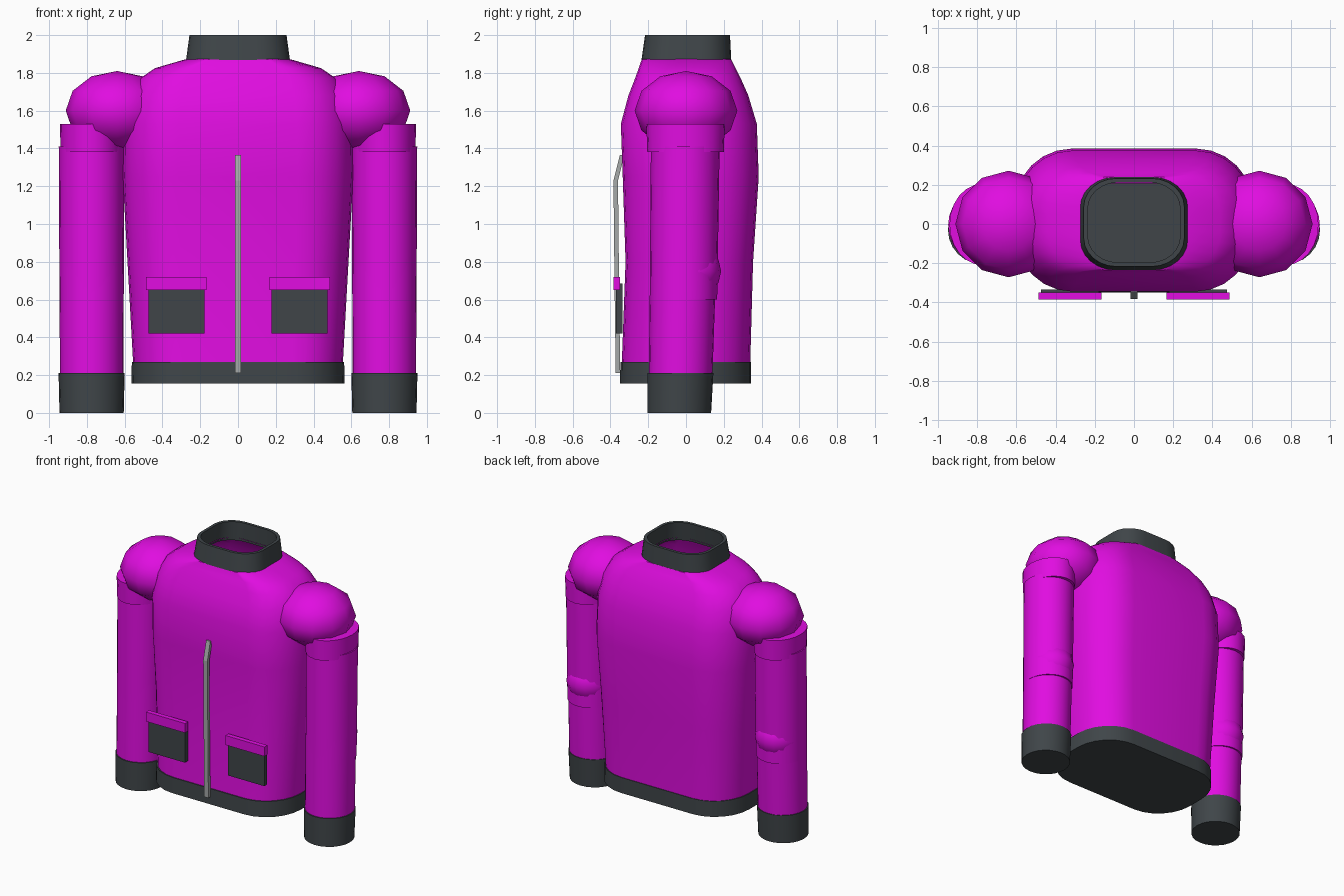
import bpy, bmesh
from math import sin, cos, pi, radians
from mathutils import Matrix, Vector

default = bpy.data.objects.get("Cube")
if default:
    bpy.data.objects.remove(default)


def material(name, rgb):
    m = bpy.data.materials.new(name)
    m.use_nodes = True
    m.diffuse_color = (*rgb, 1)
    m.node_tree.nodes["Principled BSDF"].inputs["Base Color"].default_value = (*rgb, 1)
    return m


MAGENTA = material("magenta cloth", (0.75, 0.004, 0.75))
DARK = material("dark grey knit", (0.05, 0.06, 0.066))
METAL = material("zip grey", (0.38, 0.40, 0.40))


def finish(name, bm, mat, smooth=True):
    mesh = bpy.data.meshes.new(name)
    bm.to_mesh(mesh)
    bm.free()
    mesh.materials.append(mat)
    ob = bpy.data.objects.new(name, mesh)
    bpy.context.collection.objects.link(ob)
    if smooth:
        bpy.ops.object.select_all(action='DESELECT')
        ob.select_set(True)
        bpy.context.view_layer.objects.active = ob
        bpy.ops.object.shade_smooth_by_angle(angle=radians(35))
    return ob


def section(cx, hw, y0, y1, fx, fy, n=6):
    """Rounded rectangle; fx, fy = share of each half side that is corner."""
    cy, hd = (y0 + y1) / 2, (y1 - y0) / 2
    pts = []
    for q, (sx, sy) in enumerate(((1, 1), (-1, 1), (-1, -1), (1, -1))):
        for i in range(n + (fx < 1)):
            a = (q + i / n) * pi / 2
            pts.append((cx + hw * (sx * (1 - fx) + fx * cos(a)),
                        cy + hd * (sy * (1 - fy) + fy * sin(a))))
    return pts


def loft(name, mat, rings, fx=1, fy=1, caps=True):
    """Rings are (z, centre x, half width, front y, back y)."""
    bm = bmesh.new()
    loops = [[bm.verts.new((x, y, z)) for x, y in section(cx, hw, y0, y1, fx, fy)]
             for z, cx, hw, y0, y1 in rings]
    for a, b in zip(loops, loops[1:]):
        for i in range(len(a)):
            j = (i + 1) % len(a)
            bm.faces.new((a[i], a[j], b[j], b[i]))
    if caps:
        bm.faces.new(loops[0][::-1])
        bm.faces.new(loops[-1])
    return finish(name, bm, mat)


def ball(name, mat, centre, radii, seg, rings):
    bm = bmesh.new()
    bmesh.ops.create_uvsphere(bm, u_segments=seg, v_segments=rings, radius=1)
    bmesh.ops.transform(bm, verts=bm.verts,
                        matrix=Matrix.Translation(centre) @ Matrix.Diagonal((*radii, 1)))
    ob = finish(name, bm, mat, False)
    ob.data.shade_smooth()
    return ob


def box(name, mat, lo, hi):
    lo, hi = Vector(lo), Vector(hi)
    bm = bmesh.new()
    bmesh.ops.create_cube(bm, size=1)
    bmesh.ops.transform(bm, verts=bm.verts, matrix=Matrix.Translation((lo + hi) / 2)
                        @ Matrix.Diagonal((*(hi - lo), 1)))
    return finish(name, bm, mat, False)


# Body, open at the neck
loft("body", MAGENTA, [
    (0.26, 0, 0.555, -0.34, 0.34), (0.80, 0, 0.585, -0.32, 0.355),
    (1.25, 0, 0.61, -0.335, 0.385), (1.53, 0, 0.605, -0.345, 0.375),
    (1.68, 0, 0.575, -0.305, 0.33), (1.77, 0, 0.52, -0.27, 0.29),
    (1.825, 0, 0.44, -0.25, 0.262), (1.87, 0, 0.285, -0.235, 0.24),
    (1.88, 0, 0.243, -0.205, 0.207)], 0.48, 0.82, caps=False)

# Waistband and collar
loft("waistband", DARK, [(0.155, 0, 0.565, -0.35, 0.345),
                         (0.27, 0, 0.562, -0.347, 0.345)], 0.48, 0.82)
loft("collar", DARK, [
    (1.86, 0, 0.276, -0.237, 0.24), (2.0, 0, 0.257, -0.217, 0.233),
    (2.0, 0, 0.236, -0.196, 0.212), (1.86, 0, 0.25, -0.212, 0.214),
    (1.86, 0, 0.276, -0.237, 0.24)], 0.65, 0.65, caps=False)

# Arms and pockets on both sides
for side, s in (("left", 1), ("right", -1)):
    cx = 0.775 * s
    ball(f"{side}_shoulder", MAGENTA, (0.64 * s, 0, 1.6), (0.272, 0.272, 0.21), 12, 6)
    loft(f"{side}_sleeve_top", MAGENTA, [(1.38, cx, 0.165, -0.205, 0.2),
                                         (1.53, cx, 0.167, -0.21, 0.205)])
    loft(f"{side}_upper_sleeve", MAGENTA, [(0.60, cx, 0.17, -0.192, 0.165),
                                           (1.41, cx, 0.174, -0.186, 0.178)])
    ball(f"{side}_elbow", MAGENTA, (cx, 0, 0.75), (0.165, 0.186, 0.16), 16, 8)
    loft(f"{side}_lower_sleeve", MAGENTA, [(0.2, cx, 0.168, -0.197, 0.14),
                                           (0.78, cx, 0.17, -0.19, 0.16)])
    loft(f"{side}_cuff", DARK, [(0, cx, 0.17, -0.205, 0.133),
                                (0.21, cx, 0.175, -0.205, 0.145)])
    for part, mat, x0, x1, y0, y1, z0, z1 in (
            ("pocket", DARK, 0.178, 0.475, -0.37, -0.335, 0.42, 0.685),
            ("pocket_flap", MAGENTA, 0.166, 0.487, -0.385, -0.35, 0.65, 0.72)):
        xs = sorted((x0 * s, x1 * s))
        box(f"{side}_{part}", mat, (xs[0], y0, z0), (xs[1], y1, z1))

# Zip, bent towards the chest at its top
bm = bmesh.new()
loops = []
for z, y in ((0.21, -0.36), (0.65, -0.366), (1.23, -0.372), (1.365, -0.338)):
    loops.append([bm.verts.new((x, y + d, z)) for x, d in
                  ((0.017, 0.012), (-0.017, 0.012), (-0.017, -0.012), (0.017, -0.012))])
for a, b in zip(loops, loops[1:]):
    for i in range(4):
        j = (i + 1) % 4
        bm.faces.new((a[i], a[j], b[j], b[i]))
bm.faces.new(loops[0][::-1])
bm.faces.new(loops[-1])
finish("zip", bm, METAL, False)
